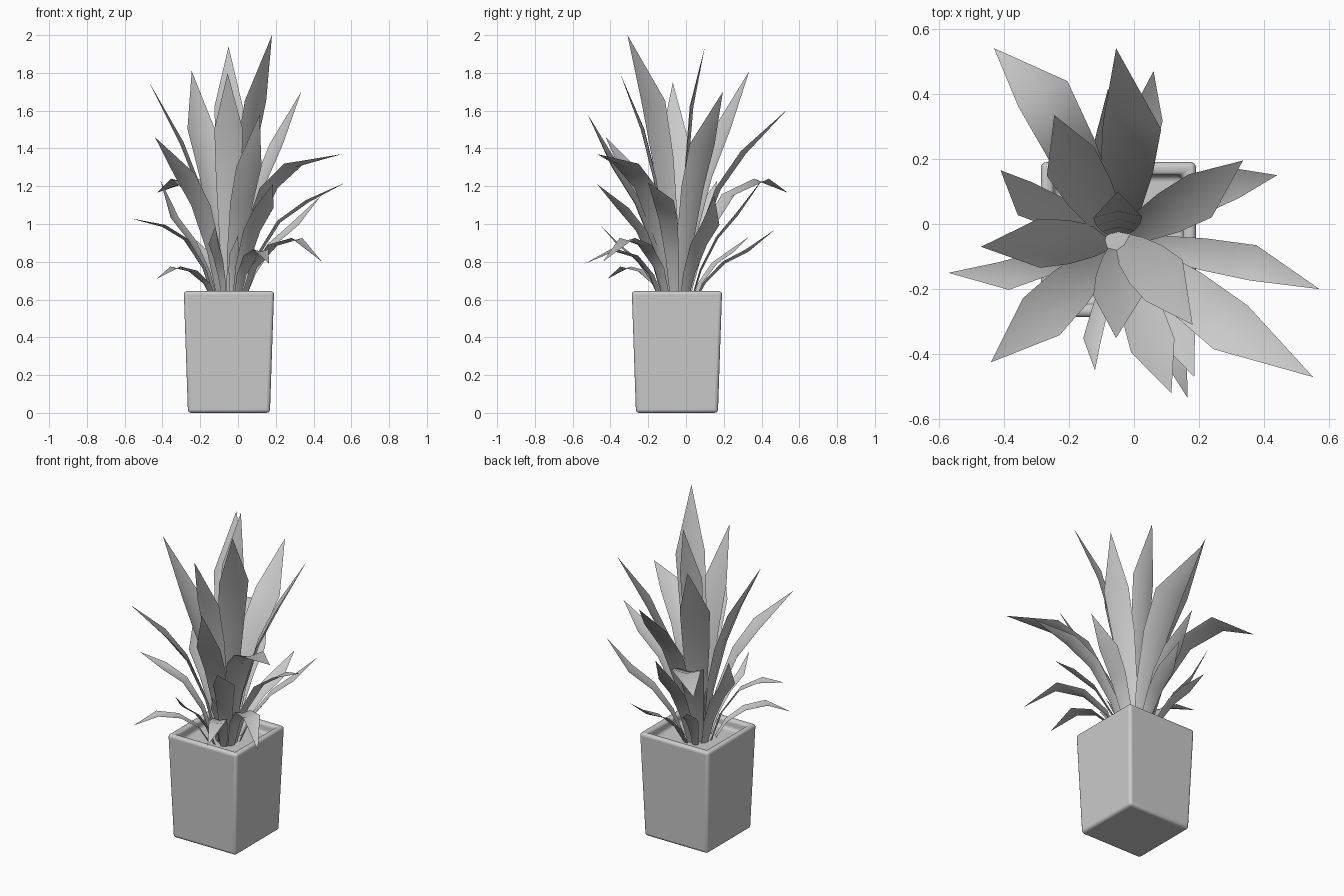
import bpy, bmesh, math
from mathutils import Vector

if "Cube" in bpy.data.objects:
    bpy.data.objects.remove(bpy.data.objects["Cube"])

CX = CY = -0.048          # pot centre
SOIL_Z = 0.585


def add_object(name, bm):
    bmesh.ops.recalc_face_normals(bm, faces=bm.faces)
    me = bpy.data.meshes.new(name)
    bm.to_mesh(me)
    bm.free()
    ob = bpy.data.objects.new(name, me)
    bpy.context.collection.objects.link(ob)
    return ob


def smooth(ob, deg):
    bpy.ops.object.select_all(action='DESELECT')
    ob.select_set(True)
    bpy.context.view_layer.objects.active = ob
    bpy.ops.object.shade_smooth_by_angle(angle=math.radians(deg))


def square_stack(name, rings):
    """Loft square rings given as (half width, z), closed at both ends."""
    bm = bmesh.new()
    loops = []
    for h, z in rings:
        loops.append([bm.verts.new((CX + sx * h, CY + sy * h, z))
                      for sx, sy in ((-1, -1), (1, -1), (1, 1), (-1, 1))])
    for a, b in zip(loops, loops[1:]):
        for i in range(4):
            j = (i + 1) % 4
            bm.faces.new((a[i], a[j], b[j], b[i]))
    bm.faces.new(loops[0][::-1])
    bm.faces.new(loops[-1])
    return add_object(name, bm)


# tapered pot with rounded edges, rim and recess; the recess floor is the soil
pot = square_stack("pot", [(0.217, 0), (0.239, 0.645), (0.200, 0.645), (0.196, SOIL_Z)])
bev = pot.modifiers.new("round", 'BEVEL')
bev.width = 0.018
bev.segments = 4
bev.limit_method = 'ANGLE'
smooth(pot, 60)


def leaf(name, knee, tip, width):
    """Blade rising from the soil, widest at the knee, ending in a straight point."""
    knee, tip = Vector(knee), Vector(tip)
    lean = Vector((knee.x - CX, knee.y - CY, 0))
    # short leaves grow nearer the rim than tall ones
    spread = min(0.45 * lean.length, 0.02 + 0.10 * max(0, 1.6 - knee.z))
    d = lean.normalized()
    base = Vector((CX, CY, SOIL_Z)) + d * spread
    side = d.cross(Vector((0, 0, 1)))
    # leaves whose tips droop arch over more before the knee
    arch = 1.15 + 0.65 * (1 - (tip - knee).normalized().z)
    pts = []
    for s in (0, 0.3, 0.65, 1):
        p = base.lerp(knee, s ** 1.3)
        p.z = base.z + (knee.z - base.z) * (1 - (1 - s) ** arch)
        pts.append(p)
    pts.append(tip)
    bm = bmesh.new()
    prev = None
    for i, (p, f) in enumerate(zip(pts[:-1], (0.42, 0.65, 0.9, 1.0))):
        t = (pts[i + 1] - pts[max(i - 1, 0)]).normalized()
        n = side.cross(t).normalized()
        h = side * (width * f / 2)
        fold = n * (width * f * 0.06)
        row = [bm.verts.new(p - h + fold), bm.verts.new(p - fold), bm.verts.new(p + h + fold)]
        if prev:
            for k in range(2):
                bm.faces.new((prev[k], prev[k + 1], row[k + 1], row[k]))
        prev = row
    end = bm.verts.new(tip)
    for k in range(2):
        bm.faces.new((prev[k], prev[k + 1], end))
    smooth(add_object(name, bm), 75)


# tall central leaves: knee, tip, width
tall = [
    ((0.10, -0.18, 1.65), (0.18, -0.31, 2.00), 0.17),
    ((-0.05, 0.03, 1.62), (-0.05, 0.10, 1.94), 0.15),
    ((-0.05, -0.23, 1.50), (-0.055, -0.35, 1.80), 0.15),
    ((-0.20, 0.20, 1.50), (-0.245, 0.335, 1.81), 0.17),
    ((-0.30, -0.06, 1.43), (-0.47, -0.07, 1.75), 0.15),
    ((0.21, 0.09, 1.42), (0.335, 0.195, 1.70), 0.15),
    ((0.06, -0.38, 1.30), (0.115, -0.52, 1.58), 0.14),
]
# arching middle leaves
middle = [
    ((-0.29, -0.29, 1.26), (-0.44, -0.425, 1.46), 0.16),
    ((0.30, -0.32, 1.31), (0.55, -0.47, 1.37), 0.17),
    ((0.37, -0.12, 1.12), (0.57, -0.20, 1.22), 0.11),
    ((0.30, 0.13, 0.99), (0.44, 0.15, 1.15), 0.11),
    ((-0.28, 0.40, 1.23), (-0.43, 0.54, 1.165), 0.17),
    ((-0.34, 0.08, 1.03), (-0.41, 0.165, 1.23), 0.11),
    ((-0.005, 0.31, 1.38), (-0.055, 0.54, 1.61), 0.18),
    ((-0.06, 0.27, 1.05), (-0.08, 0.415, 1.25), 0.12),
    ((0.14, -0.34, 1.08), (0.185, -0.47, 1.21), 0.12),
]
# short drooping outer leaves
short = [
    ((0.31, -0.31, 0.92), (0.445, -0.44, 0.80), 0.10),
    ((-0.40, -0.16, 0.99), (-0.57, -0.15, 1.03), 0.09),
    ((-0.33, -0.32, 0.77), (-0.43, -0.415, 0.71), 0.08),
    ((0.04, 0.33, 0.86), (0.06, 0.47, 0.97), 0.10),
    ((-0.13, -0.36, 0.89), (-0.12, -0.45, 0.99), 0.055),
    ((0.12, -0.38, 0.86), (0.165, -0.535, 0.79), 0.09),
    ((-0.19, 0.24, 0.85), (-0.24, 0.33, 0.93), 0.08),
    ((-0.02, -0.20, 0.84), (0.00, -0.25, 0.94), 0.05),
]
for label, group in (("tall", tall), ("middle", middle), ("short", short)):
    for i, (knee, tip, width) in enumerate(group):
        leaf(f"{label}_leaf_{i + 1}", knee, tip, width)
